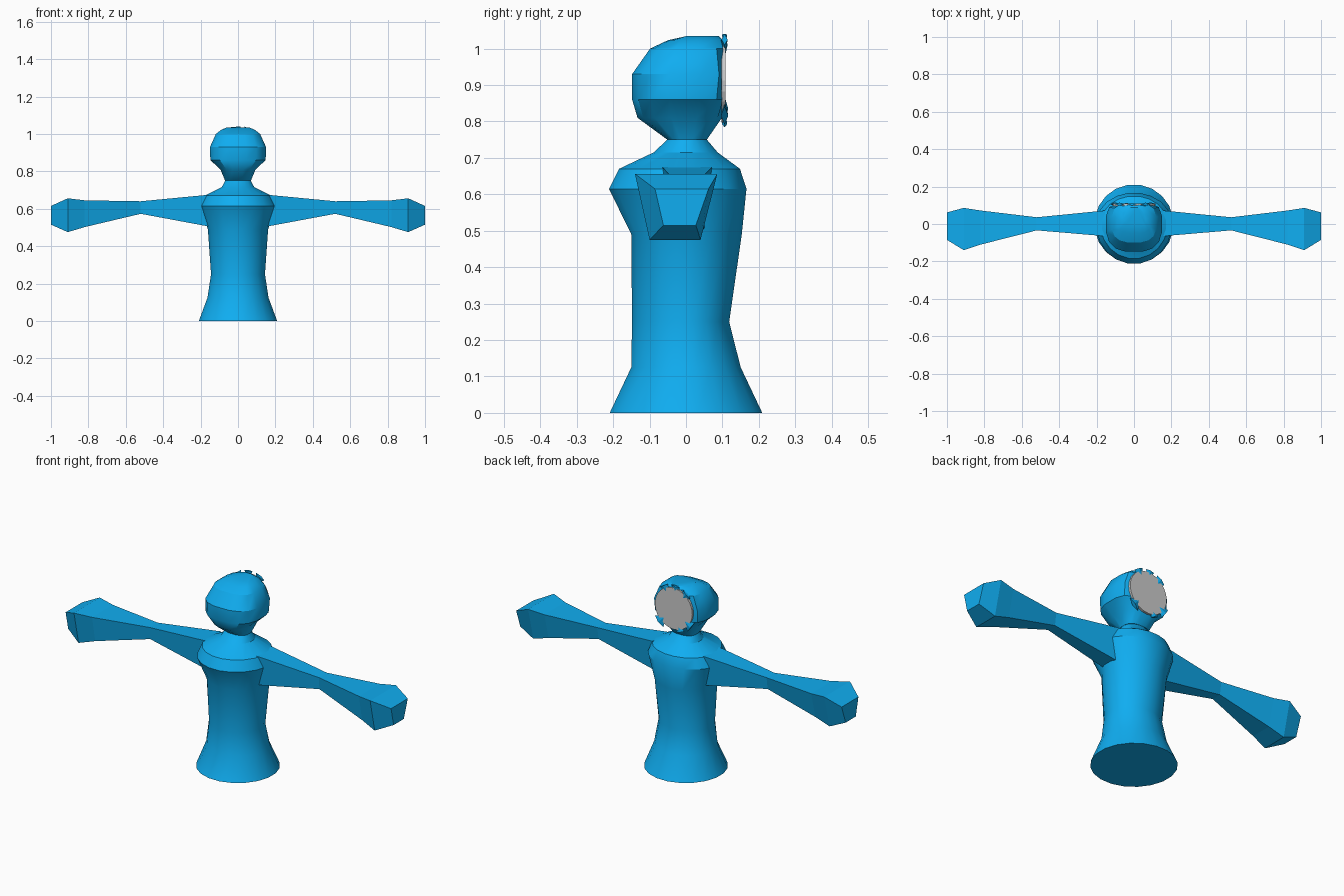
import bpy, bmesh, math
from mathutils import Matrix

if "Cube" in bpy.data.objects:
    bpy.data.objects.remove(bpy.data.objects["Cube"])

blue = bpy.data.materials.new("blue")
blue.diffuse_color = (0.005, 0.42, 0.88, 1)
blue.use_nodes = True
blue.node_tree.nodes["Principled BSDF"].inputs["Base Color"].default_value = blue.diffuse_color


def finish(name, bm, mat=None, smooth=None):
    bmesh.ops.recalc_face_normals(bm, faces=bm.faces)
    mesh = bpy.data.meshes.new(name)
    bm.to_mesh(mesh)
    bm.free()
    obj = bpy.data.objects.new(name, mesh)
    bpy.context.collection.objects.link(obj)
    if mat:
        mesh.materials.append(mat)
    if smooth:
        bpy.ops.object.select_all(action='DESELECT')
        obj.select_set(True)
        bpy.context.view_layer.objects.active = obj
        bpy.ops.object.shade_smooth_by_angle(angle=math.radians(smooth))
    return obj


def loft(rings):
    bm = bmesh.new()
    loops = [[bm.verts.new(p) for p in ring] for ring in rings]
    n = len(loops[0])
    for a, b in zip(loops, loops[1:]):
        for i in range(n):
            bm.faces.new((a[i], a[(i + 1) % n], b[(i + 1) % n], b[i]))
    bm.faces.new(loops[0][::-1])
    bm.faces.new(loops[-1])
    return bm


def oval(z, rx, front, back, power=2.0, n=20, flat_back=None):
    pts = []
    for i in range(n):
        a = 2 * math.pi * (i + 0.5) / n
        c, s = math.cos(a), math.sin(a)
        x = math.copysign(abs(c) ** (2 / power), c) * rx
        y = math.copysign(abs(s) ** (2 / power), s)
        y *= back if s > 0 else -front
        if flat_back is not None:
            y = min(y, flat_back)
        pts.append((x, y, z))
    return pts


# Torso with flared base, shoulders and neck: z, half width, front y, back y
torso = [(0, .212, -.212, .212), (.125, .165, -.152, .152),
         (.25, .146, -.150, .120), (.49, .163, -.152, .155),
         (.615, .204, -.214, .168), (.67, .180, -.186, .150),
         (.715, .088, -.090, .088), (.75, .070, -.052, .058)]
finish("torso", loft([oval(*r) for r in torso]), blue, 28)

# Rounded boxy head, cut flat at the back
head = [(.75, .070, -.052, .058), (.81, .095, -.135, .10),
        (.86, .150, -.150, .13), (.93, .152, -.150, .14),
        (1.0, .120, -.100, .13), (1.023, .090, -.050, .11),
        (1.035, .060, .005, .09)]
rings = [oval(z, rx, f, b, 2.7, 16, .102) for z, rx, f, b in head]
finish("head", loft(rings), blue, 28)

# Grey disc on the back of the head
bm = bmesh.new()
bmesh.ops.create_cone(bm, cap_ends=True, segments=24, radius1=.115, radius2=.115,
                      depth=.012,
                      matrix=Matrix.Translation((0, .103, .912)) @ Matrix.Rotation(math.pi / 2, 4, 'X'))
finish("back_disc", bm)

# Small pointed tufts poking through around the disc rim
for i, (angle, size) in enumerate([(60, .03), (95, .026), (130, .03),
                                   (215, .036), (250, .026), (315, .036)]):
    a = math.radians(angle)
    bm = bmesh.new()
    turn = Matrix.Rotation(-a - math.pi / 2, 4, 'Y') @ Matrix.Diagonal((1, .28, 1.2, 1))
    place = Matrix.Translation((.098 * math.cos(a), .106, .912 + .105 * math.sin(a)))
    bmesh.ops.create_cone(bm, cap_ends=True, segments=4, radius1=size, radius2=0,
                          depth=size * 1.4, matrix=place @ turn)
    finish(f"tuft_{i + 1}", bm, blue)

# Faceted arms: x, bottom z, top z, bottom y range, top y range
arm = [(.155, .505, .675, -.045, .050, -.065, .072),
       (.52, .573, .640, -.028, .026, -.034, .036),
       (.82, .502, .645, -.082, .036, -.110, .072),
       (.91, .475, .656, -.100, .040, -.140, .086),
       (1.0, .515, .615, -.062, .027, -.085, .062)]
for side, sign in (("left", -1), ("right", 1)):
    rings = [[(sign * x, b0, zb), (sign * x, b1, zb), (sign * x, t1, zt), (sign * x, t0, zt)]
             for x, zb, zt, b0, b1, t0, t1 in arm]
    finish(side + "_arm", loft(rings), blue)
